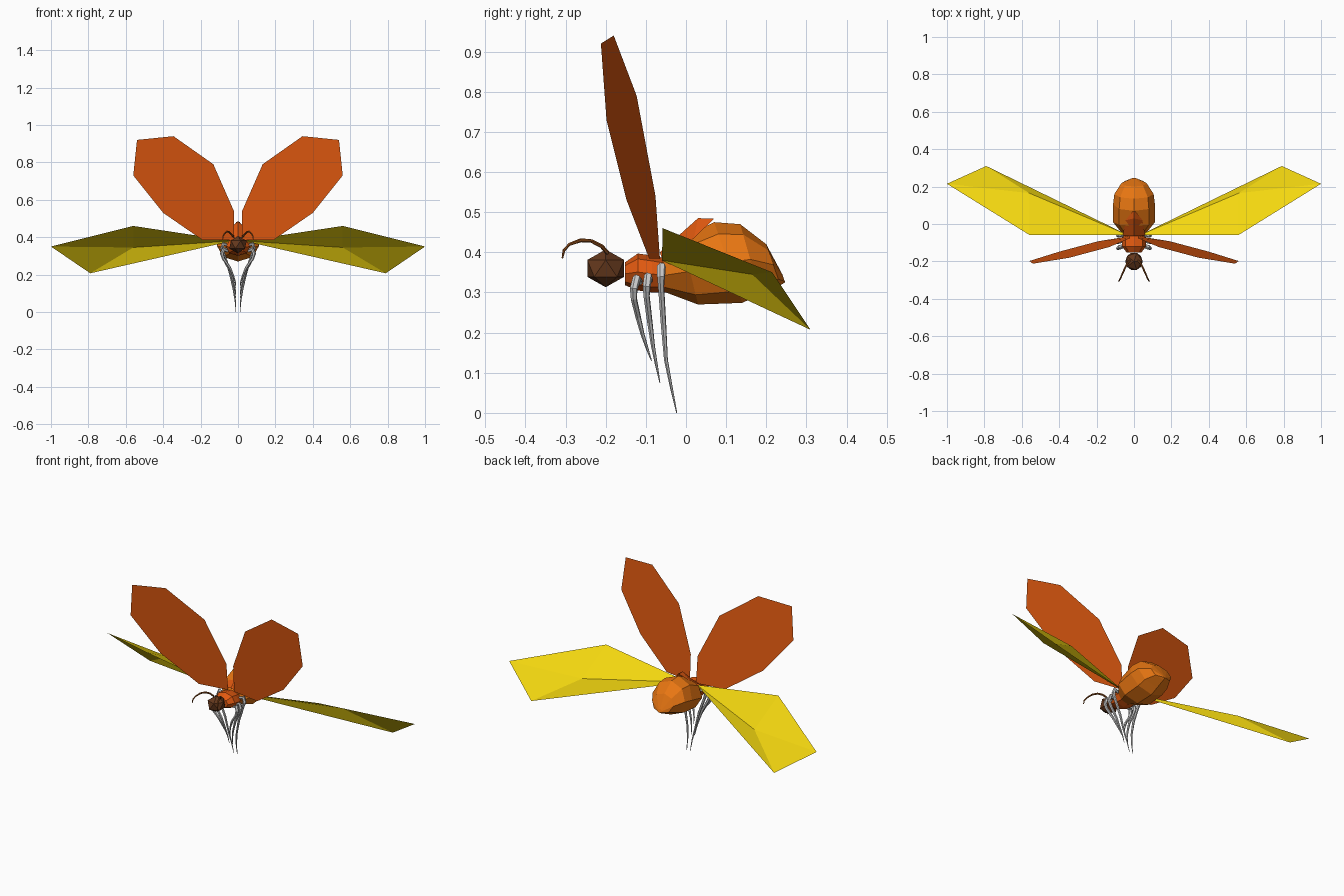
import bpy, bmesh, math
from mathutils import Matrix, Vector

if "Cube" in bpy.data.objects:
    bpy.data.objects.remove(bpy.data.objects["Cube"])


def material(name, rgb):
    m = bpy.data.materials.new(name)
    m.diffuse_color = (*rgb, 1)
    m.use_nodes = True
    m.node_tree.nodes["Principled BSDF"].inputs["Base Color"].default_value = m.diffuse_color
    return m


RED = material("wing_case_orange", (0.75, 0.10, 0.005))
ORANGE = material("body_orange", (0.80, 0.18, 0.006))
YELLOW = material("wing_yellow", (0.90, 0.68, 0.005))
BROWN = material("dark_brown", (0.13, 0.04, 0.012))
RUST = material("feeler_brown", (0.28, 0.075, 0.01))


def finish(name, bm, mat=None, mirror=False):
    bmesh.ops.recalc_face_normals(bm, faces=bm.faces)
    me = bpy.data.meshes.new(name)
    bm.to_mesh(me)
    bm.free()
    ob = bpy.data.objects.new(name, me)
    bpy.context.collection.objects.link(ob)
    if mat:
        me.materials.append(mat)
    if mirror:
        ob.modifiers.new("mirror", 'MIRROR').use_mirror_merge = False
    return ob


def sheet(name, verts, faces, mat, mirror=True):
    bm = bmesh.new()
    vs = [bm.verts.new(v) for v in verts]
    for f in faces:
        bm.faces.new([vs[i] for i in f])
    return finish(name, bm, mat, mirror)


def skin(bm, rings):
    n = len(rings[0])
    for a, b in zip(rings, rings[1:]):
        for i in range(n):
            bm.faces.new((a[i], a[(i + 1) % n], b[(i + 1) % n], b[i]))
    bm.faces.new(rings[0])
    bm.faces.new(rings[-1])


def body(name, sections, sides, mat):
    # each section: (y at bottom, y at top, bottom z, top z, half width)
    bm = bmesh.new()
    rings = []
    for y0, y1, z0, z1, w in sections:
        ring = []
        for i in range(sides):
            a = 2 * math.pi * i / sides
            t = (1 + math.cos(a)) / 2
            ring.append(bm.verts.new((w * math.sin(a), y0 + (y1 - y0) * t, z0 + (z1 - z0) * t)))
        rings.append(ring)
    skin(bm, rings)
    return finish(name, bm, mat)


def limb(name, path, mat=None, sides=6):
    # each path point: (x, y, z, radius)
    bm = bmesh.new()
    pts = [Vector(p[:3]) for p in path]
    rings = []
    for i, p in enumerate(pts):
        d = pts[min(i + 1, len(pts) - 1)] - pts[max(i - 1, 0)]
        u = d.cross(Vector((0.3, 1, 0.2))).normalized()
        v = d.cross(u).normalized()
        rings.append([bm.verts.new(p + path[i][3] * (u * math.cos(a) + v * math.sin(a)))
                      for a in (2 * math.pi * k / sides for k in range(sides))])
    skin(bm, rings)
    return finish(name, bm, mat, True)


# abdomen
body("abdomen", [
    (-0.05, -0.06, 0.30, 0.385, 0.060),
    (0.03, -0.01, 0.27, 0.435, 0.112),
    (0.14, 0.07, 0.274, 0.475, 0.112),
    (0.185, 0.135, 0.295, 0.47, 0.105),
    (0.235, 0.20, 0.318, 0.42, 0.068),
    (0.247, 0.24, 0.325, 0.345, 0.012)], 8, ORANGE)

# thorax
body("thorax", [
    (-0.152, -0.152, 0.318, 0.375, 0.040),
    (-0.12, -0.12, 0.305, 0.397, 0.064),
    (-0.085, -0.085, 0.30, 0.392, 0.066),
    (-0.05, -0.05, 0.30, 0.385, 0.060)], 8, RED)

# shield plate over the front of the abdomen
sheet("shield_plate", [
    (0, -0.065, 0.40), (0.06, -0.06, 0.385), (0.045, 0.02, 0.435), (0.008, 0.068, 0.482),
    (0, 0.03, 0.485), (0, 0.068, 0.484)],
    [(0, 1, 2, 4), (4, 2, 3, 5)], RED)

# head
bm = bmesh.new()
bmesh.ops.create_icosphere(bm, subdivisions=1, radius=1,
                           matrix=Matrix.Translation((0, -0.2, 0.36)) @ Matrix.Diagonal((0.052, 0.054, 0.047, 1)))
finish("head", bm, BROWN)

# feelers
limb("feelers", [
    (0.022, -0.195, 0.398, 0.005), (0.035, -0.21, 0.415, 0.005), (0.048, -0.235, 0.428, 0.005),
    (0.06, -0.262, 0.43, 0.005), (0.072, -0.29, 0.42, 0.004), (0.08, -0.304, 0.405, 0.0035),
    (0.082, -0.308, 0.385, 0.002)], RUST)

# raised wing cases
sheet("wing_cases", [
    (0.02, -0.065, 0.385), (0.19, -0.092, 0.385), (0.40, -0.148, 0.53), (0.56, -0.198, 0.73),
    (0.54, -0.212, 0.92), (0.345, -0.18, 0.94), (0.132, -0.123, 0.79), (0.022, -0.076, 0.54)],
    [range(8)], RED)

# folded flight wings
sheet("flight_wings", [
    (0.03, -0.06, 0.38), (0.56, -0.058, 0.46), (1.0, 0.215, 0.35), (0.79, 0.31, 0.207),
    (0.56, 0.165, 0.345)],
    [(0, 1, 4), (1, 2, 4), (4, 2, 3), (0, 4, 3)], YELLOW)

# legs: (root y, knee y, mid y, tip y, root z, tip z)
for name, y0, yk, ym, yt, z0, zt in (
        ("front_legs", -0.115, -0.13, -0.108, -0.086, 0.335, 0.13),
        ("middle_legs", -0.09, -0.098, -0.082, -0.065, 0.34, 0.075),
        ("hind_legs", -0.06, -0.062, -0.05, -0.023, 0.365, 0.0)):
    zk = z0 - 0.05
    h = zk - zt
    limb(name, [
        (0.055, y0, z0 - 0.01, 0.008), (0.078, (y0 + yk) / 2, z0, 0.011), (0.086, yk, z0 - 0.025, 0.010),
        (0.078, yk, zk, 0.008),
        (0.045, (yk + ym) / 2, zk - 0.3 * h, 0.007), (0.026, ym, zk - 0.58 * h, 0.005),
        (0.015, (ym + yt) / 2, zk - 0.8 * h, 0.0035), (0.011, yt, zt, 0.0012)])
